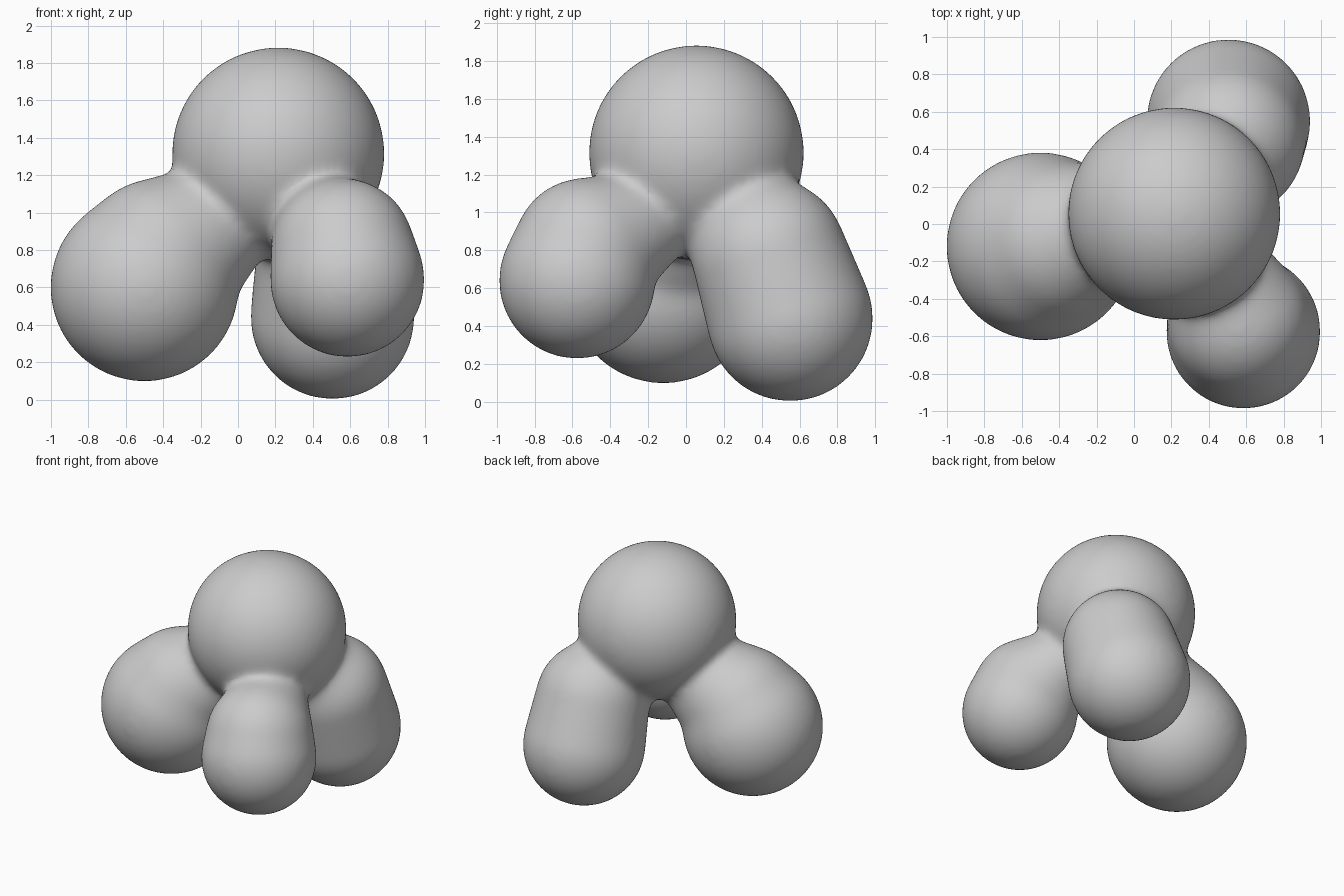
import bpy, bmesh
from mathutils import Matrix

if "Cube" in bpy.data.objects:
    bpy.data.objects.remove(bpy.data.objects["Cube"])

GROW = 0.004  # makes up for the slight shrinkage of the smoothing pass


def add_ball(bm, x, y, z, r):
    bmesh.ops.create_icosphere(
        bm, subdivisions=5, radius=r + GROW,
        matrix=Matrix.Translation((x, y, z)))


def add_taper(bm, a, b):
    """Rounded cone: the hull around two balls."""
    part = bmesh.new()
    add_ball(part, *a)
    add_ball(part, *b)
    hull = bmesh.ops.convex_hull(part, input=part.verts[:])
    inside = [g for g in hull["geom_interior"] if isinstance(g, bmesh.types.BMVert)]
    bmesh.ops.delete(part, geom=inside, context='VERTS')
    bmesh.ops.recalc_face_normals(part, faces=part.faces[:])
    temp = bpy.data.meshes.new("taper")
    part.to_mesh(temp)
    part.free()
    bm.from_mesh(temp)
    bpy.data.meshes.remove(temp)


def add_chain(bm, *balls):
    for a, b in zip(balls, balls[1:]):
        add_taper(bm, a, b)


bm = bmesh.new()

# large top ball
add_ball(bm, 0.215, 0.055, 1.315, 0.565)

# left leg: full shoulder, then a narrower neck into the top ball
add_chain(bm, (-0.50, -0.12, 0.60, 0.50), (-0.42, -0.10, 0.74, 0.44),
          (-0.12, -0.02, 0.95, 0.31))

# front right leg
add_chain(bm, (0.585, -0.575, 0.64, 0.41), (0.56, -0.53, 0.80, 0.38),
          (0.45, -0.25, 0.94, 0.27))

# back right leg: two stacked balls and a neck
add_chain(bm, (0.505, 0.55, 0.44, 0.435), (0.505, 0.44, 0.77, 0.405),
          (0.42, 0.32, 0.93, 0.33))

mesh = bpy.data.meshes.new("blob_body")
bm.to_mesh(mesh)
bm.free()
body = bpy.data.objects.new("blob_body", mesh)
bpy.context.collection.objects.link(body)

# fuse the parts into one skin and soften the joints
remesh = body.modifiers.new("fuse", 'REMESH')
remesh.mode = 'VOXEL'
remesh.voxel_size = 0.02
remesh.use_smooth_shade = True
soften = body.modifiers.new("soften", 'SMOOTH')
soften.factor = 0.5
soften.iterations = 40
